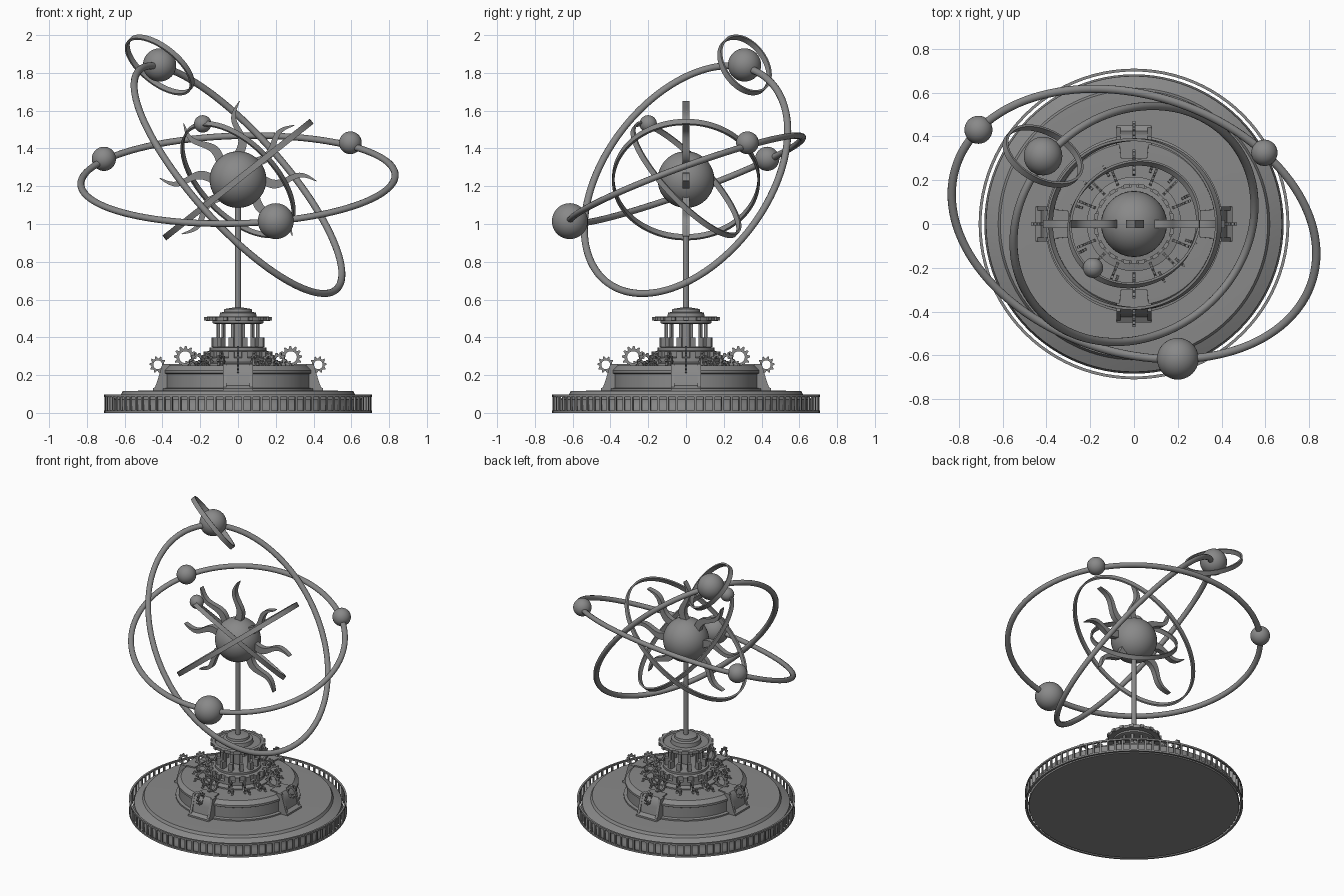
import bpy, bmesh
from math import sin, cos, pi, tau
from mathutils import Vector, Matrix

if "Cube" in bpy.data.objects:
    bpy.data.objects.remove(bpy.data.objects["Cube"])

metal = bpy.data.materials.new("dark_metal")
metal.diffuse_color = (.25, .25, .25, 1)
metal.use_nodes = True
metal.node_tree.nodes["Principled BSDF"].inputs["Base Color"].default_value = metal.diffuse_color


def add(name, me):
    me.materials.append(metal)
    ob = bpy.data.objects.new(name, me)
    bpy.context.collection.objects.link(ob)
    return ob


def make(name, verts, faces):
    me = bpy.data.meshes.new(name)
    me.from_pydata([tuple(v) for v in verts], [], faces)
    bm = bmesh.new()
    bm.from_mesh(me)
    bmesh.ops.recalc_face_normals(bm, faces=bm.faces)
    bm.to_mesh(me)
    bm.free()
    ob = add(name, me)
    bpy.ops.object.select_all(action='DESELECT')
    bpy.context.view_layer.objects.active = ob
    ob.select_set(True)
    bpy.ops.object.shade_smooth_by_angle(angle=0.6)


def loft(name, rings, closed):
    """Skin a row of equal closed sections; cap the ends or join them."""
    n, k = len(rings), len(rings[0])
    faces = [(i * k + j, i * k + (j + 1) % k,
              (i + 1) % n * k + (j + 1) % k, (i + 1) % n * k + j)
             for i in range(n if closed else n - 1) for j in range(k)]
    if not closed:
        faces += [tuple(range(k)), tuple(range((n - 1) * k, n * k))]
    make(name, [v for r in rings for v in r], faces)


def lathe(name, profile, seg=96, closed=False):
    """Turn (radius, z) points round z; closed makes a hollow ring."""
    loft(name, [[(r * cos(tau * j / seg), r * sin(tau * j / seg), z)
                 for j in range(seg)] for r, z in profile], closed)


def orbit(name, c, a, b, half_h, half_t, sides, off=0.0, seg=128):
    """Elliptical hoop c + a cos t + b sin t with a band or round section."""
    c, a, b = Vector(c), Vector(a), Vector(b)
    n = a.cross(b).normalized()
    rings = []
    for i in range(seg):
        t = tau * i / seg
        p = c + a * cos(t) + b * sin(t)
        out = (b * cos(t) - a * sin(t)).cross(n).normalized()
        rings.append([p + out * half_t * cos(tau * j / sides + off)
                      + n * half_h * sin(tau * j / sides + off) for j in range(sides)])
    loft(name, rings, True)


def ball(name, c, r):
    bm = bmesh.new()
    bmesh.ops.create_uvsphere(bm, u_segments=40, v_segments=24, radius=r)
    me = bpy.data.meshes.new(name)
    bm.to_mesh(me)
    bm.free()
    for p in me.polygons:
        p.use_smooth = True
    add(name, me).location = c


def boxes(name, count, r, z, size, start=0.0):
    """Ring of boxes: size is radial, tangential, vertical."""
    bm = bmesh.new()
    for i in range(count):
        m = (Matrix.Rotation(start + tau * i / count, 4, 'Z')
             @ Matrix.Translation((r, 0, z)) @ Matrix.Diagonal((*size, 1)))
        bmesh.ops.create_cube(bm, size=1, matrix=m)
    me = bpy.data.meshes.new(name)
    bm.to_mesh(me)
    bm.free()
    add(name, me)


def gear(name, ang, r, z, radius, teeth=10, thick=0.012):
    """Upright toothed wheel lying in the radial plane at angle ang."""
    n = teeth * 4
    rot = Matrix.Rotation(ang, 3, 'Z')

    def ring(y, outer):
        pts = []
        for i in range(n):
            q = radius * ((1.0 if i % 4 < 2 else 0.76) if outer else 0.52)
            t = tau * i / n
            pts.append(rot @ Vector((r + q * cos(t), y, z + q * sin(t))))
        return pts
    h = thick / 2
    loft(name, [ring(-h, 1), ring(h, 1), ring(h, 0), ring(-h, 0)], True)


# round base and free-standing railing
lathe("base_disc", [(.683, 0), (.683, .03), (.675, .045), (.675, .07), (.635, .09),
                    (.62, .097), (.61, .115), (.50, .118)])
boxes("railing_posts", 90, .702, .048, (.01, .012, .09))
for nm, z0, z1 in (("railing_top", .085, .097), ("railing_foot", 0, .012)):
    lathe(nm, [(.696, z0), (.709, z0), (.709, z1), (.696, z1)], closed=True)

# second tier with panelled wall
lathe("drum", [(.405, .11), (.405, .128), (.385, .132), (.385, .205), (.395, .21),
               (.395, .225), (.37, .25), (.33, .252)])
prof = [(.30, .11), (.45, .11), (.45, .13), (.425, .145), (.415, .20), (.405, .24),
        (.385, .26), (.30, .26)]
for k in range(4):
    rot = Matrix.Rotation(k * pi / 2, 3, 'Z')
    loft("buttress", [[rot @ Vector((r, s * (.06 + max(0, r - .34) * .18), z))
                       for r, z in prof] for s in (-1, 1)], False)
    # raised edges either side of each buttress
    for s in (-1, 1):
        loft("buttress_edge", [[rot @ Vector((r, s * y, z)) for r, z in
             ((.36, .11), (.45, .11), (.43, .16), (.40, .26), (.36, .26))]
             for y in (.062, .08)], False)

# gears
for k in range(4):
    gear("outer_gear", k * pi / 2, .425, .255, .045, 10)
for k in range(16):
    a = k * tau / 16
    if k % 4 == 0:
        gear("large_gear", a, .28, .295, .06, 12)
    else:
        gear("small_gear", a, .235, .275, .045, 10)
        gear("pinion", a + .09, .27, .25, .03, 8)

# central tower
lathe("tower_foot", [(.215, .24), (.215, .262), (.18, .27), (.18, .29), (.165, .295),
                     (.165, .325), (.15, .33), (.15, .345), (.12, .35), (.03, .352)], 64)
boxes("foot_blocks", 16, .172, .305, (.025, .03, .04), tau / 32)
lathe("tower_core", [(.03, .34), (.03, .49)], 32)
boxes("tower_columns", 12, .108, .415, (.016, .016, .15), tau / 24)
boxes("column_blocks", 12, .128, .375, (.026, .026, .05), tau / 24)
lathe("tower_crown", [(.03, .47), (.12, .47), (.135, .475), (.135, .487), (.17, .487),
                      (.17, .508), (.15, .511), (.145, .503), (.10, .503), (.095, .53),
                      (.075, .535), (.072, .55), (.03, .557)], 64)
boxes("crown_teeth", 16, .17, .498, (.02, .025, .02))
lathe("pole", [(.016, .54), (.016, 1.2)], 24)

# sun with seven wavy flat rays (the pole takes the lowest place)
S = Vector((0, 0, 1.235))
ball("sun", S, .15)
for k in (0, 1, 2, 3, 4, 5, 7):
    a = k * pi / 4
    d, e = Vector((cos(a), 0, sin(a))), Vector((-sin(a), 0, cos(a)))
    rings = []
    for i in range(17):
        u = i / 16
        mid = S + d * (.13 + .285 * u) + e * (-.024 * sin(tau * u * 1.05))
        w, y = .025 * (1 - u) ** .7 + .002, .018
        rings.append([mid + e * w * s + Vector((0, y * q, 0))
                      for s, q in ((-1, -1), (1, -1), (1, 1), (-1, 1))])
    loft("sun_ray", rings, False)

# orbit hoops: two round outer ones and two flat inner bands
orbit("wide_orbit", S, (.832, -.135, .023), (0, .602, .232), .017, .019, 12)
orbit("tall_orbit", S, (-.455, .23, .603), (.309, .487, 0), .018, .019, 12)
orbit("inner_orbit", S, (.385, 0, .305), (0, .385, 0), .023, .009, 4, pi / 4)
orbit("small_orbit", S, (-.17, -.24, .295), (.24, -.144, 0), .021, .008, 4, pi / 4)

# planets
ball("left_planet", (-.71, .43, 1.345), .064)
ball("front_planet", (.20, -.615, 1.015), .095)
ball("right_planet", (.595, .325, 1.43), .06)
ball("small_planet", (-.187, -.20, 1.53), .046)
ball("ringed_planet", (-.415, .31, 1.842), .088)
orbit("planet_ring", (-.415, .31, 1.842), (-.113, -.052, .147), (.129, -.12, 0),
      .022, .008, 4, pi / 4, 64)
